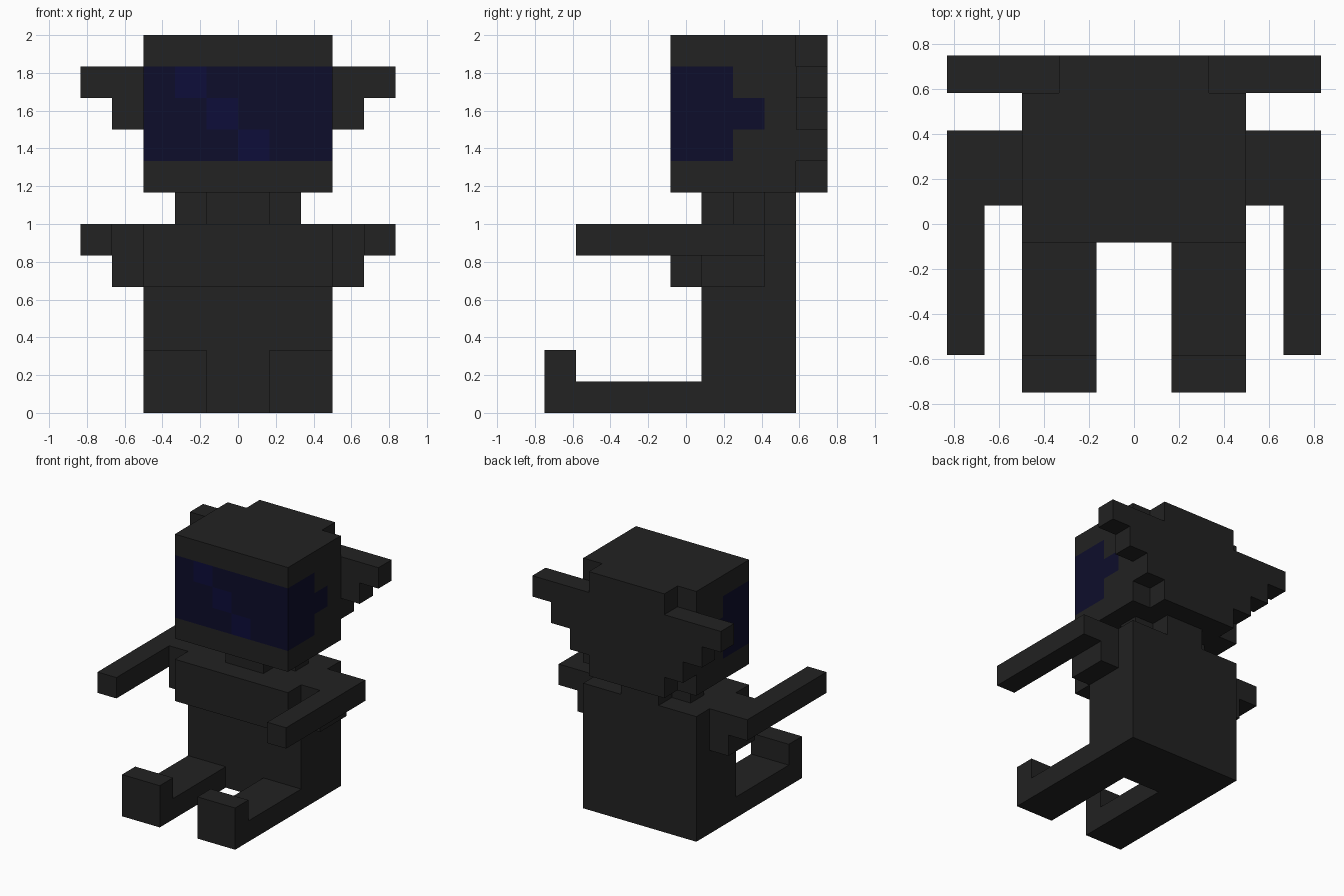
import bpy, bmesh
from mathutils import Vector

U = 1 / 6  # one block of the grid

cube = bpy.data.objects.get("Cube")
if cube:
    bpy.data.objects.remove(cube, do_unlink=True)


def material(name, rgb):
    m = bpy.data.materials.new(name)
    m.use_nodes = True
    color = (*rgb, 1)
    m.diffuse_color = color
    m.node_tree.nodes["Principled BSDF"].inputs["Base Color"].default_value = color
    return m


black = material("soft black", (0.016, 0.016, 0.016))
navy = material("visor navy", (0.004, 0.004, 0.024))
shine = material("visor shine", (0.004, 0.004, 0.042))


def finish(name, bm, mats):
    bmesh.ops.recalc_face_normals(bm, faces=bm.faces)
    mesh = bpy.data.meshes.new(name)
    bm.to_mesh(mesh)
    bm.free()
    for m in mats:
        mesh.materials.append(m)
    obj = bpy.data.objects.new(name, mesh)
    bpy.context.scene.collection.objects.link(obj)
    return obj


def prism(axis, profile, lo, hi):
    """Extrude a profile, drawn in the other two axes, along an axis."""
    bm = bmesh.new()
    verts = []
    for p in profile:
        co = list(p)
        co.insert(axis, lo)
        verts.append(bm.verts.new(Vector(co) * U))
    face = bm.faces.new(verts)
    out = bmesh.ops.extrude_face_region(bm, geom=[face])
    move = Vector((0, 0, 0))
    move[axis] = (hi - lo) * U
    bmesh.ops.translate(bm, vec=move,
                        verts=[g for g in out["geom"] if isinstance(g, bmesh.types.BMVert)])
    return bm


def rect(a0, b0, a1, b1):
    return [(a0, b0), (a1, b0), (a1, b1), (a0, b1)]


# Torso with the overhanging chest
torso = [(0.5, 0), (3.5, 0), (3.5, 6), (-0.5, 6), (-0.5, 4), (0.5, 4)]
finish("torso", prism(0, torso, -3, 3), [black])

# Cross-shaped neck
arm_of_cross = [(1, 0.5), (1, 1.5), (2, 1.5), (2, 2.5), (1, 2.5), (1, 3.5)]
cross = arm_of_cross + [(-x, y) for x, y in reversed(arm_of_cross)]
finish("neck", prism(2, cross, 6, 7), [black])

# Stepped slab behind the head, forming the ears
half = [(2, 7), (2, 8), (3, 8), (3, 9), (4, 9), (4, 10), (5, 10), (5, 11), (2, 11), (2, 12)]
outline = half + [(-x, z) for x, z in reversed(half)]
finish("back_of_head_and_ears", prism(1, outline, 3.5, 4.5), [black])

# Head, cut along block lines so the visor can be coloured
head = prism(0, rect(-0.5, 7, 3.5, 12), -3, 3)
cuts = {0: (-2, -1, 0, 1), 1: (1.5, 2.5), 2: (8, 9, 10, 11)}
for axis, places in cuts.items():
    normal = Vector((0, 0, 0))
    normal[axis] = 1
    for p in places:
        bmesh.ops.bisect_plane(head, geom=head.verts[:] + head.edges[:] + head.faces[:],
                               plane_co=normal * p * U, plane_no=normal)
head.normal_update()
for f in head.faces:
    x, y, z = f.calc_center_median() / U
    if not 8 < z < 11 or abs(f.normal.z) > 0.5:
        continue
    if y < -0.4:
        # Diagonal glint across the front
        glint = -2 < x < 1 and int(x + 2) == int(11 - z)
        f.material_index = 2 if glint else 1
    elif abs(x) > 2.9 and y < (2.5 if 9 < z < 10 else 1.5):
        f.material_index = 1
finish("head", head, [black, navy, shine])

# Arms and legs on both sides
leg = [(0.5, 0), (0.5, 1), (-3.5, 1), (-3.5, 2), (-4.5, 2), (-4.5, 0)]
arm = [(3, 0.5), (4, 0.5), (4, -3.5), (5, -3.5), (5, 2.5), (3, 2.5)]
for side, s in (("left", 1), ("right", -1)):
    finish(side + "_leg", prism(0, leg, s, 3 * s), [black])
    finish(side + "_arm", prism(2, [(s * x, y) for x, y in arm], 5, 6), [black])
    finish(side + "_shoulder", prism(2, rect(3 * s, 0.5, 4 * s, 2.5), 4, 5), [black])
